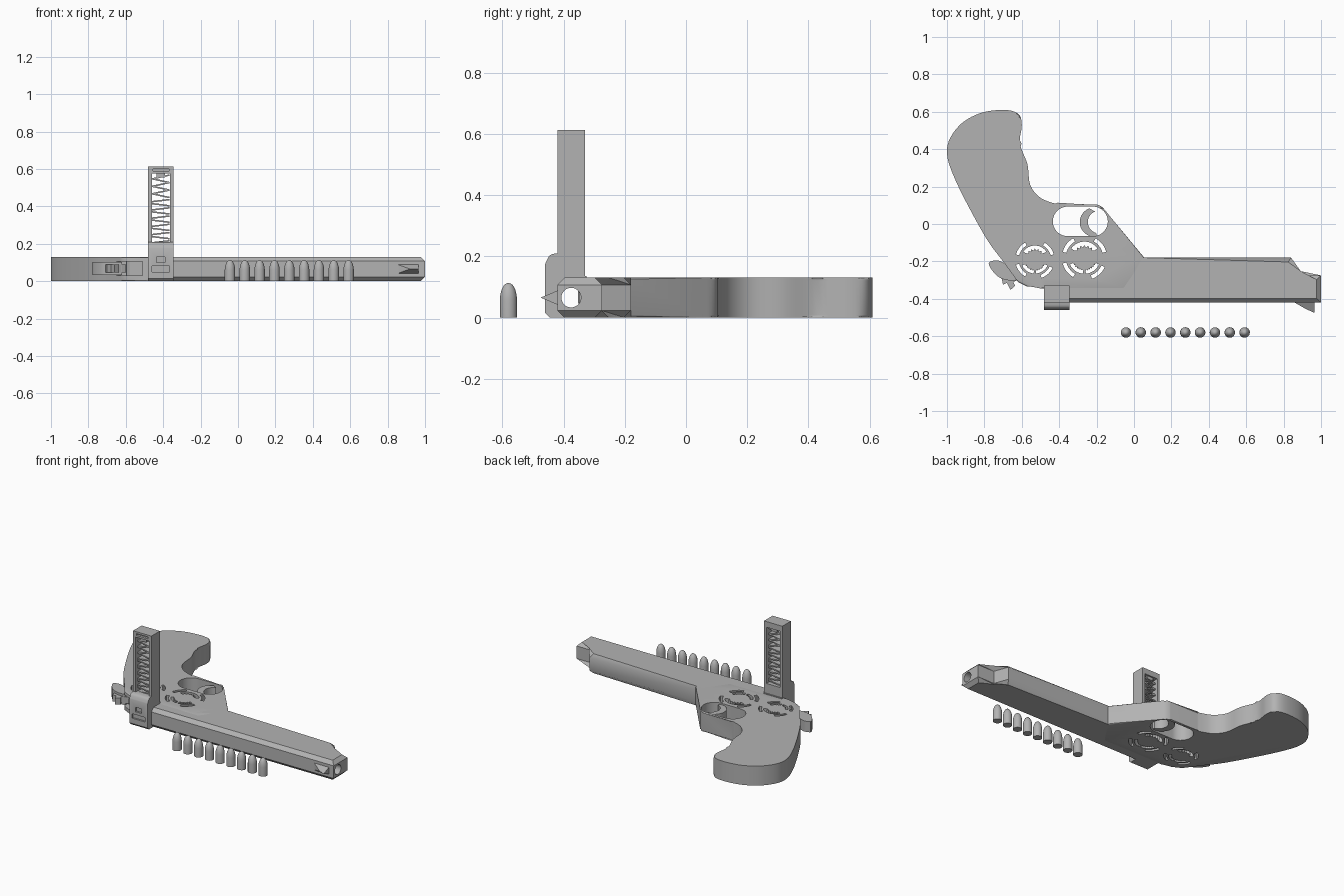
import bpy, bmesh
from math import sin, cos, pi, radians
from mathutils import Vector

cube = bpy.data.objects.get("Cube")
if cube:
    bpy.data.objects.remove(cube, do_unlink=True)

GREY = bpy.data.materials.new("plain grey")
GREY.use_nodes = True
tone = (0.45, 0.45, 0.45, 1)
GREY.diffuse_color = tone
GREY.node_tree.nodes["Principled BSDF"].inputs["Base Color"].default_value = tone

# Which world axes a flat profile lies in, by name of its plane
PLANES = {
    "xy": lambda u, v, d: (u, v, d),
    "xz": lambda u, v, d: (u, d, v),
    "yz": lambda u, v, d: (d, u, v),
}


def finish(name, bm):
    bmesh.ops.recalc_face_normals(bm, faces=bm.faces)
    mesh = bpy.data.meshes.new(name)
    bm.to_mesh(mesh)
    bm.free()
    mesh.materials.append(GREY)
    obj = bpy.data.objects.new(name, mesh)
    bpy.context.collection.objects.link(obj)
    return obj


def prism(name, outlines, lo, hi, plane="xy", bevel=0, segments=1, rule=None):
    """Extrude outlines along the plane's normal; bevel the rim edges the rule picks."""
    bm = bmesh.new()
    place = PLANES[plane]
    for pts in outlines:
        ends = [[bm.verts.new(place(u, v, d)) for u, v in pts] for d in (lo, hi)]
        n = len(pts)
        for ring in ends:
            bm.faces.new(ring)
        for i in range(n):
            j = (i + 1) % n
            bm.faces.new((ends[0][i], ends[0][j], ends[1][j], ends[1][i]))
    if bevel:
        rim = [e for e in bm.edges if any(len(f.verts) > 4 for f in e.link_faces)
               and (rule is None or rule((e.verts[0].co + e.verts[1].co) / 2))]
        bmesh.ops.bevel(bm, geom=rim, offset=bevel, segments=segments,
                        profile=0.5, affect='EDGES', clamp_overlap=True)
    return finish(name, bm)


def carve(obj, cutter):
    cutter.hide_render = True
    mod = obj.modifiers.new("cut", 'BOOLEAN')
    mod.operation, mod.solver, mod.object = 'DIFFERENCE', 'EXACT', cutter
    bpy.context.view_layer.objects.active = obj
    bpy.ops.object.modifier_apply(modifier=mod.name)
    bpy.data.objects.remove(cutter, do_unlink=True)


def soften(obj):
    bpy.ops.object.select_all(action='DESELECT')
    obj.select_set(True)
    bpy.context.view_layer.objects.active = obj
    bpy.ops.object.shade_smooth_by_angle(angle=radians(30))


def box(u0, u1, v0, v1):
    return [(u0, v0), (u1, v0), (u1, v1), (u0, v1)]


def arc(cx, cy, r, a0, a1, n=24):
    turn = [radians(a0 + (a1 - a0) * i / n) for i in range(n + 1)]
    return [(cx + r * cos(a), cy + r * sin(a)) for a in turn]


def flowing(pts, n=6):
    """Smooth curve through the points."""
    p = [Vector(q) for q in [pts[0]] + pts + [pts[-1]]]
    out = []
    for a, b, c, d in zip(p, p[1:], p[2:], p[3:]):
        for i in range(n):
            t = i / n
            q = b + (c - a) * t / 2 + (a - 2.5 * b + 2 * c - d / 2) * t * t \
                + (1.5 * (b - c) + (d - a) / 2) * t ** 3
            out.append(q[:])
    return out + [pts[-1]]


def band(cx, cy, r0, r1, a0, a1, teeth=0):
    """Curved slot, with a toothed inner rim if asked."""
    inner = arc(cx, cy, r0, a1, a0, 12)
    if teeth:
        inner = [(cx + (x - cx) * k, cy + (y - cy) * k) for (x, y), k in
                 zip(inner, [1, teeth] * 7)]
    return arc(cx, cy, r1, a0, a1, 12) + inner


THICK = 0.13
BORE = (-0.375, 0.065)

# Frame and grip
grip = flowing([(-0.62, -0.31), (-0.70, -0.20), (-0.80, -0.06), (-0.955, 0.235),
                (-1.0, 0.40), (-0.94, 0.52), (-0.83, 0.59), (-0.70, 0.61),
                (-0.62, 0.59), (-0.60, 0.53), (-0.61, 0.43), (-0.57, 0.32),
                (-0.555, 0.21), (-0.50, 0.14), (-0.41, 0.105)])
guard = flowing([(-0.20, 0.105), (-0.17, 0.09), (-0.14, 0.055)], 4)
frame = prism("frame_and_grip",
              [grip + guard + [(0.055, -0.18), (0.03, -0.22), (-0.05, -0.35),
                               (-0.46, -0.35), (-0.50, -0.335), (-0.57, -0.335)]],
              0, THICK, bevel=0.009, segments=3)

# Trigger opening and curved openings in the two side discs
openings = [arc(-0.355, 0.014, 0.079, 90, 270) + arc(-0.219, 0.014, 0.079, -90, 90)]
for cx, cy, s in ((-0.265, -0.18, 1.0), (-0.53, -0.19, 0.87)):
    for a in (15, 120, 195, 290):
        openings.append(band(cx, cy, 0.1 * s, 0.12 * s, a, a + 45))
    openings.append(band(cx, cy, 0.068 * s, 0.086 * s, 35, 145, 0.8))
    for a in (205, 275):
        openings.append(band(cx, cy, 0.07 * s, 0.086 * s, a, a + 60, 0.9))
carve(frame, prism("opening_cutter", openings, -0.1, 0.3))
# Hammer pocket
carve(frame, prism("pocket_cutter", [box(-0.8, -0.51, 0.03, 0.105)], -0.5, -0.27, "xz"))
soften(frame)

# Trigger
trigger = prism("trigger", [arc(-0.212, 0.01, 0.078, 110, 280)
                            + arc(-0.187, 0.01, 0.06, 255, 110)], 0.01, 0.12)
soften(trigger)

# Barrel with chamfered outer edges
barrel = prism("barrel", [[(-0.45, -0.42), (1, -0.42), (1, -0.275), (0.875, -0.275),
                           (0.84, -0.18), (0.055, -0.18), (0.0, -0.18),
                           (-0.1, -0.32), (-0.45, -0.32)]], 0, THICK, bevel=0.023,
               rule=lambda c: c.y < -0.41 or c.x > 0.3)


def bore_cutter():
    return prism("bore_cutter", [arc(*BORE, 0.032, 0, 348.75, 31)], -2, 2, "yz")


carve(barrel, bore_cutter())
soften(barrel)

# Front sight: a wedge that narrows towards its edge
bm = bmesh.new()
v = [bm.verts.new(c) for c in ((0.85, -0.415, 0.04), (0.85, -0.415, 0.09),
                               (0.965, -0.415, 0.09), (0.965, -0.415, 0.04),
                               (0.92, -0.455, 0.065), (0.965, -0.475, 0.065))]
for ids in ((0, 1, 2, 3), (0, 3, 5, 4), (1, 4, 5, 2), (0, 4, 1), (2, 5, 3)):
    bm.faces.new([v[i] for i in ids])
finish("front_sight", bm)

# Hammer: rounded lobe with a narrow spur
hammer = prism("hammer", [flowing([(-0.62, -0.30), (-0.68, -0.30), (-0.735, -0.275),
                                   (-0.775, -0.22), (-0.765, -0.20), (-0.72, -0.197),
                                   (-0.64, -0.24)], 4)], 0.032, 0.103)
spur = prism("hammer_spur", [[(-0.71, -0.28), (-0.70, -0.325), (-0.68, -0.315),
                              (-0.66, -0.352), (-0.635, -0.33), (-0.645, -0.31),
                              (-0.60, -0.29)]], 0.045, 0.088)
soften(hammer)

# Sleeve that holds the magazine
LEFT, RIGHT = -0.48, -0.345
sleeve = prism("magazine_sleeve", [flowing([(-0.42, 0.21), (-0.445, 0.203),
                                            (-0.46, 0.175)], 4)
                                   + [(-0.46, 0.015), (-0.445, 0), (-0.325, 0),
                                      (-0.325, 0.135), (-0.40, 0.135), (-0.40, 0.21)]],
               LEFT, RIGHT, "yz")
carve(sleeve, prism("sleeve_cutter", [box(-0.46, -0.365, 0.05, 0.08),
                                      box(-0.435, -0.39, 0.10, 0.13)],
                    -0.5, -0.448, "xz"))
carve(sleeve, bore_cutter())
soften(sleeve)

# Magazine case, open from front to back
magazine = prism("magazine_case", [box(LEFT, RIGHT, 0.13, 0.613)], -0.42, -0.33, "xz")
carve(magazine, prism("window_cutter", [box(-0.461, -0.364, 0.2, 0.575)],
                      -0.6, -0.2, "xz"))
carve(magazine, prism("groove_cutter", [box(-0.455, -0.37, 0.588, 0.6)],
                      -0.5, -0.405, "xz"))

# Magazine spring: zigzag strip
coils = []
z, side = 0.205, 1
while z < 0.565:
    step = 0.011 if z < 0.44 else 0.02
    x0, x1 = -0.4125 - 0.046 * side, -0.4125 + 0.046 * side
    coils.append([(x0, z - 0.004), (x1, z + step - 0.004),
                  (x1, z + step + 0.004), (x0, z + 0.004)])
    z, side = z + step + (0.011 if z < 0.44 else 0), -side
prism("magazine_spring", coils, -0.405, -0.345, "xz")
prism("spring_follower", [box(-0.435, -0.39, 0.555, 0.58)], -0.41, -0.34, "xz")

# Row of nine rounds
PROFILE = [(0, 0), (0.028, 0), (0.028, 0.06), (0.0265, 0.075), (0.022, 0.092),
           (0.015, 0.105), (0.008, 0.111), (0, 0.113)]
for k in range(9):
    bm = bmesh.new()
    ring = [bm.verts.new((r, 0, h)) for r, h in PROFILE]
    line = [bm.edges.new(pair) for pair in zip(ring, ring[1:])]
    bmesh.ops.spin(bm, geom=ring + line, axis=(0, 0, 1), cent=(0, 0, 0),
                   angle=2 * pi, steps=24)
    bmesh.ops.remove_doubles(bm, verts=bm.verts, dist=0.0005)
    rounds = finish(f"round_{k + 1}", bm)
    rounds.location = (-0.043 + 0.0793 * k, -0.58, 0)
    soften(rounds)
